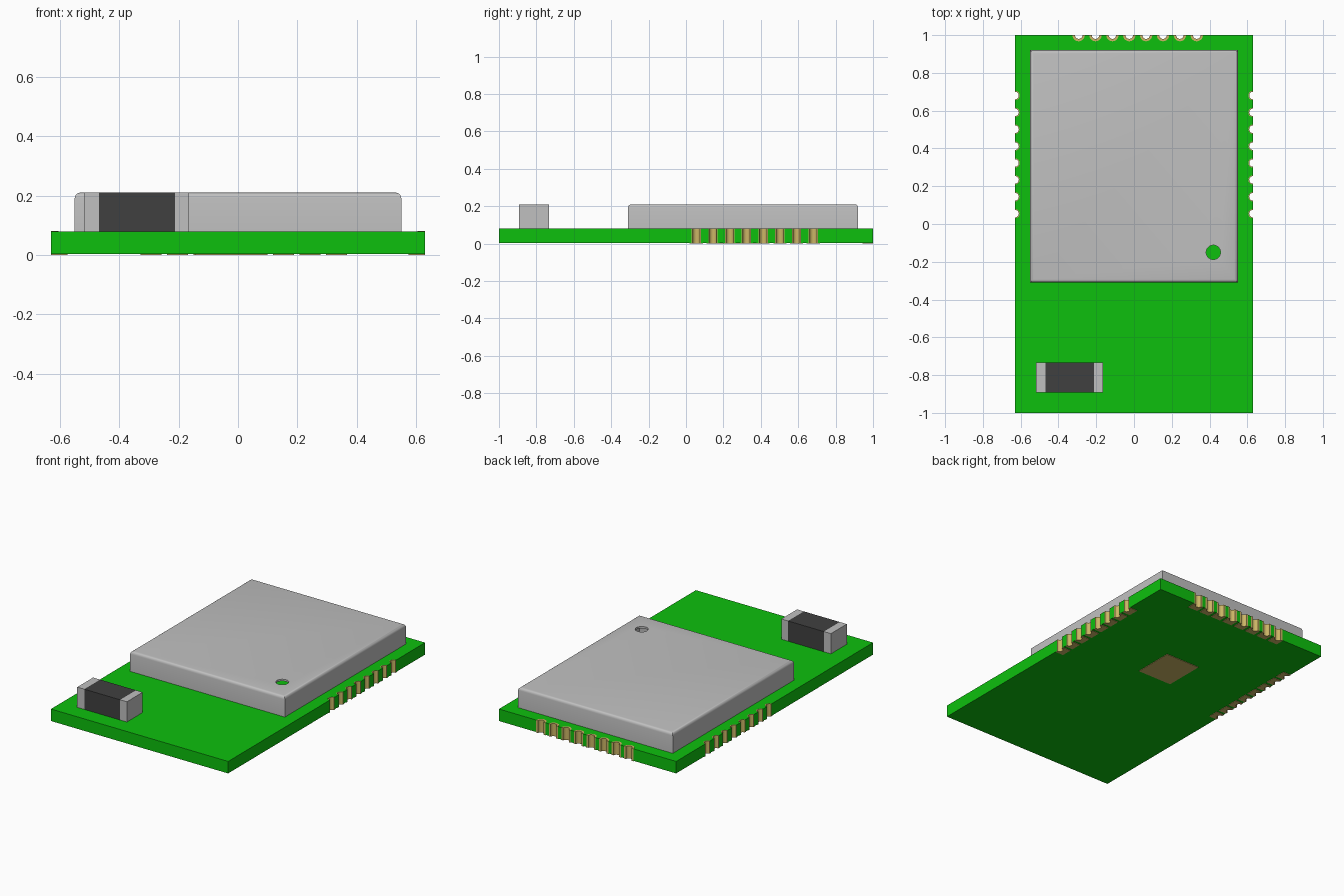
import bpy, bmesh, math
from mathutils import Vector

cube = bpy.data.objects.get("Cube")
if cube:
    bpy.data.objects.remove(cube, do_unlink=True)


def material(name, rgb):
    m = bpy.data.materials.new(name)
    m.use_nodes = True
    col = (*rgb, 1.0)
    m.diffuse_color = col
    m.node_tree.nodes["Principled BSDF"].inputs["Base Color"].default_value = col
    return m


GREEN = material("board green", (0.004, 0.527, 0.004))
GREY = material("metal grey", (0.527, 0.527, 0.527))
DARK = material("chip dark grey", (0.051, 0.051, 0.051))
GOLD = material("contact gold", (0.597, 0.462, 0.133))


def finish(name, bm, mat):
    bmesh.ops.recalc_face_normals(bm, faces=bm.faces)
    me = bpy.data.meshes.new(name)
    bm.to_mesh(me)
    bm.free()
    me.materials.append(mat)
    ob = bpy.data.objects.new(name, me)
    bpy.context.collection.objects.link(ob)
    return ob


def add_prism(bm, pts, z0, z1):
    lo = [bm.verts.new((x, y, z0)) for x, y in pts]
    hi = [bm.verts.new((x, y, z1)) for x, y in pts]
    bm.faces.new(lo[::-1])
    bm.faces.new(hi)
    n = len(pts)
    for i in range(n):
        j = (i + 1) % n
        bm.faces.new((lo[i], lo[j], hi[j], hi[i]))


def box(name, x0, x1, y0, y1, z0, z1, mat):
    bm = bmesh.new()
    add_prism(bm, [(x0, y0), (x1, y0), (x1, y1), (x0, y1)], z0, z1)
    return finish(name, bm, mat)


def smooth(ob):
    bpy.ops.object.select_all(action="DESELECT")
    ob.select_set(True)
    bpy.context.view_layer.objects.active = ob
    bpy.ops.object.shade_smooth_by_angle(angle=math.radians(40))


HX, HY, Z0, Z1 = 0.63, 1.0, 0.003, 0.08
R_IN, R_SIDE, R_BACK = 0.020, 0.025, 0.033
PITCH = 0.0893

# Edge contacts in outline order: centre, direction along edge, inward direction, rim radius
contacts = []
for i in range(8):
    contacts.append((Vector((HX, 0.055 + i * PITCH)), Vector((0, 1)), Vector((-1, 0)), R_SIDE))
for i in reversed(range(8)):
    contacts.append((Vector((-0.293 + i * PITCH, HY)), Vector((-1, 0)), Vector((0, -1)), R_BACK))
for i in reversed(range(8)):
    contacts.append((Vector((-HX, 0.055 + i * PITCH)), Vector((0, -1)), Vector((1, 0)), R_SIDE))


def arc(c, t, n, r, steps=10):
    return [tuple(c - t * r * math.cos(math.pi * k / steps) + n * r * math.sin(math.pi * k / steps))
            for k in range(steps + 1)]


# Board with half-round notches on three edges
outline = [(-HX, -HY), (HX, -HY)]
for i, (c, t, n, r) in enumerate(contacts):
    if i == 8:
        outline.append((HX, HY))
    if i == 16:
        outline.append((-HX, HY))
    outline += arc(c, t, n, r)
bm = bmesh.new()
add_prism(bm, outline, Z0, Z1)
smooth(finish("circuit_board", bm, GREEN))

# Half-tube linings in the notches
bm = bmesh.new()
for c, t, n, r in contacts:
    add_prism(bm, arc(c, t, n, r) + arc(c, t, n, R_IN)[::-1], Z0, Z1 + 0.001)
smooth(finish("edge_contacts", bm, GOLD))

# Solder pads on the underside, notched like the edge
bm = bmesh.new()
for c, t, n, r in contacts:
    w, d = 0.035, 0.055
    corners = [tuple(c + t * w), tuple(c + t * w + n * d), tuple(c - t * w + n * d), tuple(c - t * w)]
    add_prism(bm, corners + arc(c, t, n, R_IN), 0, Z0)
finish("underside_pads", bm, GOLD)
box("ground_pad", -0.145, 0.10, 0.165, 0.43, 0, Z0, GOLD)

# Hollow shield can: open-bottomed box with rounded top edges
X, Y0, Y1, TOP = 0.55, -0.31, 0.92, 0.21
shield = box("shield_can", -X, X, Y0, Y1, Z1, TOP, GREY)
bm = bmesh.new()
bm.from_mesh(shield.data)
bm.faces.ensure_lookup_table()
bottom = [f for f in bm.faces if f.calc_center_median().z < Z1 + 0.001]
bmesh.ops.delete(bm, geom=bottom, context="FACES_ONLY")
rim = [e for e in bm.edges if all(v.co.z > TOP - 0.001 for v in e.verts)]
bmesh.ops.bevel(bm, geom=rim, offset=0.018, segments=4, profile=0.5, affect="EDGES")
bm.to_mesh(shield.data)
bm.free()
wall = shield.modifiers.new("wall", "SOLIDIFY")
wall.thickness = 0.012
wall.offset = -1

# Round hole through the can's lid
bm = bmesh.new()
bmesh.ops.create_cone(bm, cap_ends=True, segments=32, radius1=0.038, radius2=0.038, depth=0.08)
bmesh.ops.translate(bm, verts=bm.verts, vec=(0.42, -0.15, TOP))
cutter = finish("hole_cutter", bm, GREY)
cutter.hide_render = True
cut = shield.modifiers.new("hole", "BOOLEAN")
cut.object = cutter
cut.operation = "DIFFERENCE"
cut.solver = "EXACT"
bpy.ops.object.select_all(action="DESELECT")
shield.select_set(True)
bpy.context.view_layer.objects.active = shield
for name in ("wall", "hole"):
    bpy.ops.object.modifier_apply(modifier=name)
bpy.data.objects.remove(cutter, do_unlink=True)
smooth(shield)

# Small chip with metal end caps
CY0, CY1 = -0.893, -0.732
box("chip_body", -0.468, -0.213, CY0, CY1, Z1, TOP, DARK)
box("chip_cap_right", -0.518, -0.468, CY0, CY1, Z1, TOP, GREY)
box("chip_cap_left", -0.213, -0.165, CY0, CY1, Z1, TOP, GREY)
